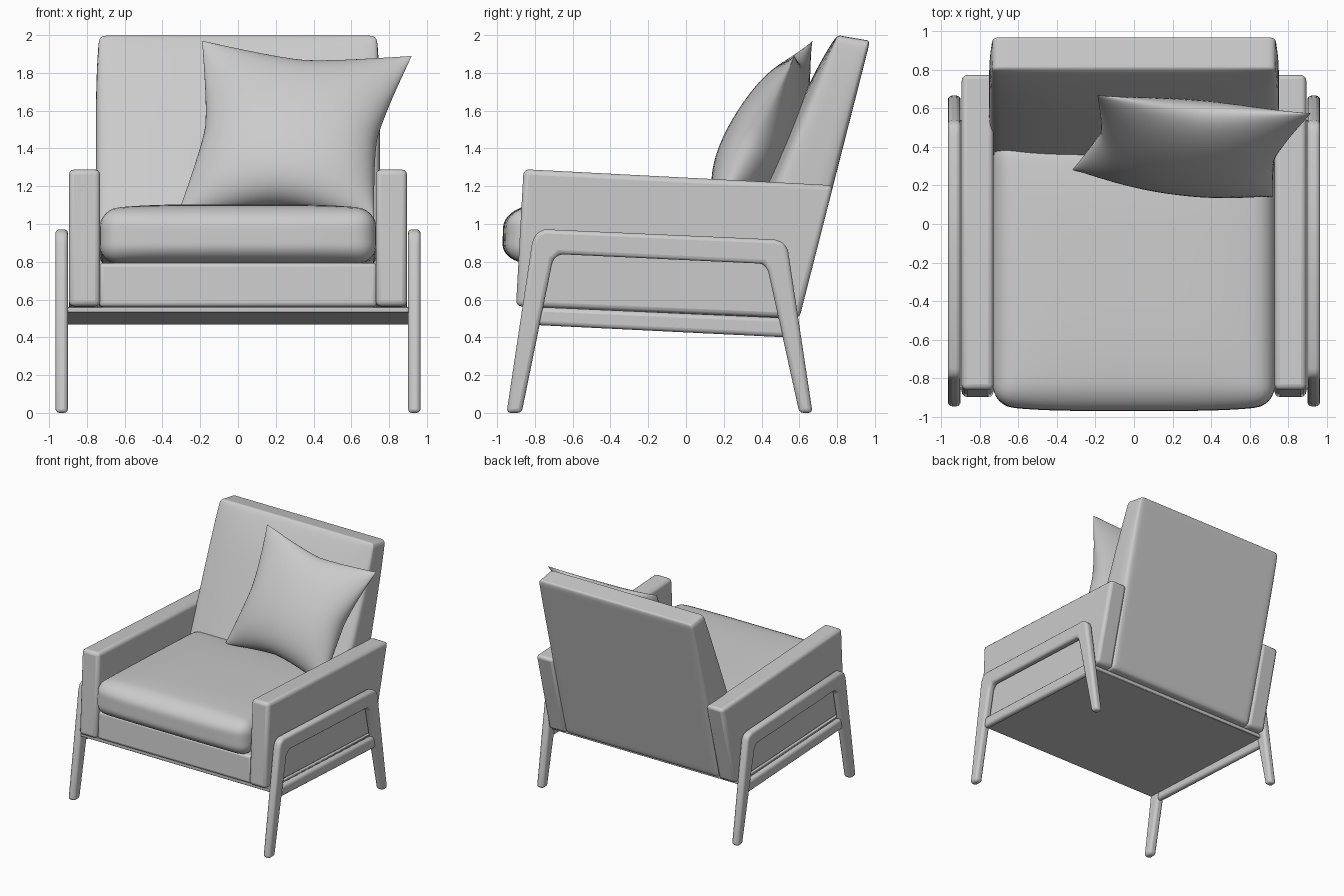
import bpy, bmesh, math
from mathutils import Vector

if "Cube" in bpy.data.objects:
    bpy.data.objects.remove(bpy.data.objects["Cube"], do_unlink=True)

mat = bpy.data.materials.new("light grey")
mat.use_nodes = True
GREY = (0.6, 0.6, 0.6, 1)
mat.diffuse_color = GREY
mat.node_tree.nodes["Principled BSDF"].inputs["Base Color"].default_value = GREY


def finish(bm, name, bevel=0, segments=3, angle=35):
    """Turn a bmesh into a shaded object with an optional rounded edge."""
    bmesh.ops.recalc_face_normals(bm, faces=bm.faces)
    mesh = bpy.data.meshes.new(name)
    bm.to_mesh(mesh)
    bm.free()
    mesh.materials.append(mat)
    obj = bpy.data.objects.new(name, mesh)
    bpy.context.collection.objects.link(obj)
    if bevel:
        mod = obj.modifiers.new("round", "BEVEL")
        mod.width, mod.segments, mod.limit_method = bevel, segments, "ANGLE"
        mod.angle_limit = math.radians(30)
    bpy.ops.object.select_all(action="DESELECT")
    obj.select_set(True)
    bpy.context.view_layer.objects.active = obj
    bpy.ops.object.shade_smooth_by_angle(angle=math.radians(angle))
    return obj


def prism(name, profile, x0, x1, bevel, segments=3):
    """Extrude a side (y, z) profile from x0 to x1."""
    bm = bmesh.new()
    face = bm.faces.new([bm.verts.new((x0, y, z)) for y, z in profile])
    ext = bmesh.ops.extrude_face_region(bm, geom=[face])
    verts = [v for v in ext["geom"] if isinstance(v, bmesh.types.BMVert)]
    bmesh.ops.translate(bm, verts=verts, vec=(x1 - x0, 0, 0))
    return finish(bm, name, bevel, segments)


def cushion(name, quad, half_x, radius, puff, n=28):
    """Padded block: side quad (front low, back low, back high, front high),
    rounded by radius and bulged by puff = (x, front, back, top)."""
    bm = bmesh.new()
    bmesh.ops.create_cube(bm, size=2)
    bmesh.ops.subdivide_edges(bm, edges=bm.edges, cuts=n - 1, use_grid_fill=True)
    fl, bl, bh, fh = [Vector((0, *p)) for p in quad]
    depth, height = (bl - fl).length / 2, (fh - fl).length / 2
    size = Vector((half_x, depth, height))
    for v in bm.verts:
        # tighten the grid near the edges
        p = Vector([math.sin(c * math.pi / 2) * s for c, s in zip(v.co, size)])
        core = Vector([max(-s + radius, min(s - radius, c)) for c, s in zip(p, size)])
        off = p - core
        if off.length > 1e-6:
            p = core + off.normalized() * max(abs(c) for c in off)
        a, b, c = [q / s for q, s in zip(p, size)]
        fall = [max(0, 1 - t ** 4) for t in (a, b, c)]
        s, t = (b + 1) / 2, (c + 1) / 2
        pos = (fl * (1 - s) + bl * s) * (1 - t) + (fh * (1 - s) + bh * s) * t
        pos.x = a * (half_x + puff[0] * fall[1] * fall[2])
        pos.y += (puff[2] * max(b, 0) + puff[1] * min(b, 0)) * fall[0] * fall[2]
        pos.z += puff[3] * max(c, 0) * fall[0] * fall[1]
        v.co = pos
    return finish(bm, name, angle=60)


def throw_pillow(name, corners, pinch, thickness, n=28):
    """Two puffed sheets sharing a seam, with concave edges and pointed corners."""
    bl, br, tr, tl = [Vector(c) for c in corners]
    centre = (bl + br + tr + tl) / 4
    normal = (br + tr - bl - tl).cross(tl + tr - bl - br).normalized()
    bm = bmesh.new()
    for side in (1, -1):
        grid = []
        for i in range(n + 1):
            row = []
            for j in range(n + 1):
                u = math.sin((j / n - 0.5) * math.pi)
                w = math.sin((i / n - 0.5) * math.pi)
                s, t = (u + 1) / 2, (w + 1) / 2
                pos = (bl * (1 - s) + br * s) * (1 - t) + (tl * (1 - s) + tr * s) * t
                pull = pinch * max(u * u * (1 - abs(w) ** 1.5), w * w * (1 - abs(u) ** 1.5))
                pos = pos.lerp(centre, pull)
                puff = (max(0, 1 - u * u) * max(0, 1 - w * w)) ** 0.55
                pos += normal * side * thickness * puff * (1 - 0.25 * w)
                row.append(bm.verts.new(pos))
            grid.append(row)
        for i in range(n):
            for j in range(n):
                bm.faces.new((grid[i][j], grid[i][j + 1], grid[i + 1][j + 1], grid[i + 1][j]))
    bmesh.ops.remove_doubles(bm, verts=bm.verts, dist=0.0005)
    return finish(bm, name, angle=70)


# Side profiles shared by the left and right halves
ARM = [(-0.9, 0.565), (0.6, 0.5), (0.78, 1.205), (-0.86, 1.29)]
LEG_FRAME = [(-0.95, 0), (-0.815, 0.90), (-0.795, 0.95), (-0.75, 0.972),
             (0.47, 0.918), (0.52, 0.9), (0.54, 0.86), (0.67, 0),
             (0.60, 0), (0.435, 0.75), (0.41, 0.79), (-0.67, 0.84),
             (-0.705, 0.81), (-0.87, 0)]
RAIL = [(-0.79, 0.465), (0.53, 0.40), (0.52, 0.503), (-0.77, 0.56)]

for side, label in ((1, "left"), (-1, "right")):
    prism(label + "_arm", ARM, side * 0.73, side * 0.895, 0.028)
    prism(label + "_leg_frame", LEG_FRAME, side * 0.90, side * 0.967, 0.022)
    prism(label + "_side_rail", RAIL, side * 0.902, side * 0.955, 0.024)

# Upholstered base and the board under it
prism("seat_base", [(-0.88, 0.562), (0.58, 0.502), (0.64, 0.74), (-0.865, 0.795)],
      -0.735, 0.735, 0.022)
prism("bottom_board", [(-0.86, 0.53), (0.54, 0.468), (0.54, 0.505), (-0.86, 0.562)],
      -0.905, 0.905, 0.004, 1)

# Soft parts
cushion("seat_cushion", [(-0.945, 0.795), (0.42, 0.735), (0.45, 1.03), (-0.935, 1.085)],
        0.73, 0.1, (0.005, 0.03, 0, 0.035))
cushion("backrest", [(0.20, 0.54), (0.60, 0.50), (0.975, 1.97), (0.80, 2.0)],
        0.735, 0.035, (0.018, 0.05, 0, 0))
throw_pillow("throw_pillow",
             [(-0.32, 0.28, 1.05), (0.72, 0.14, 1.03), (0.92, 0.575, 1.89), (-0.19, 0.67, 1.97)],
             0.15, 0.18)
